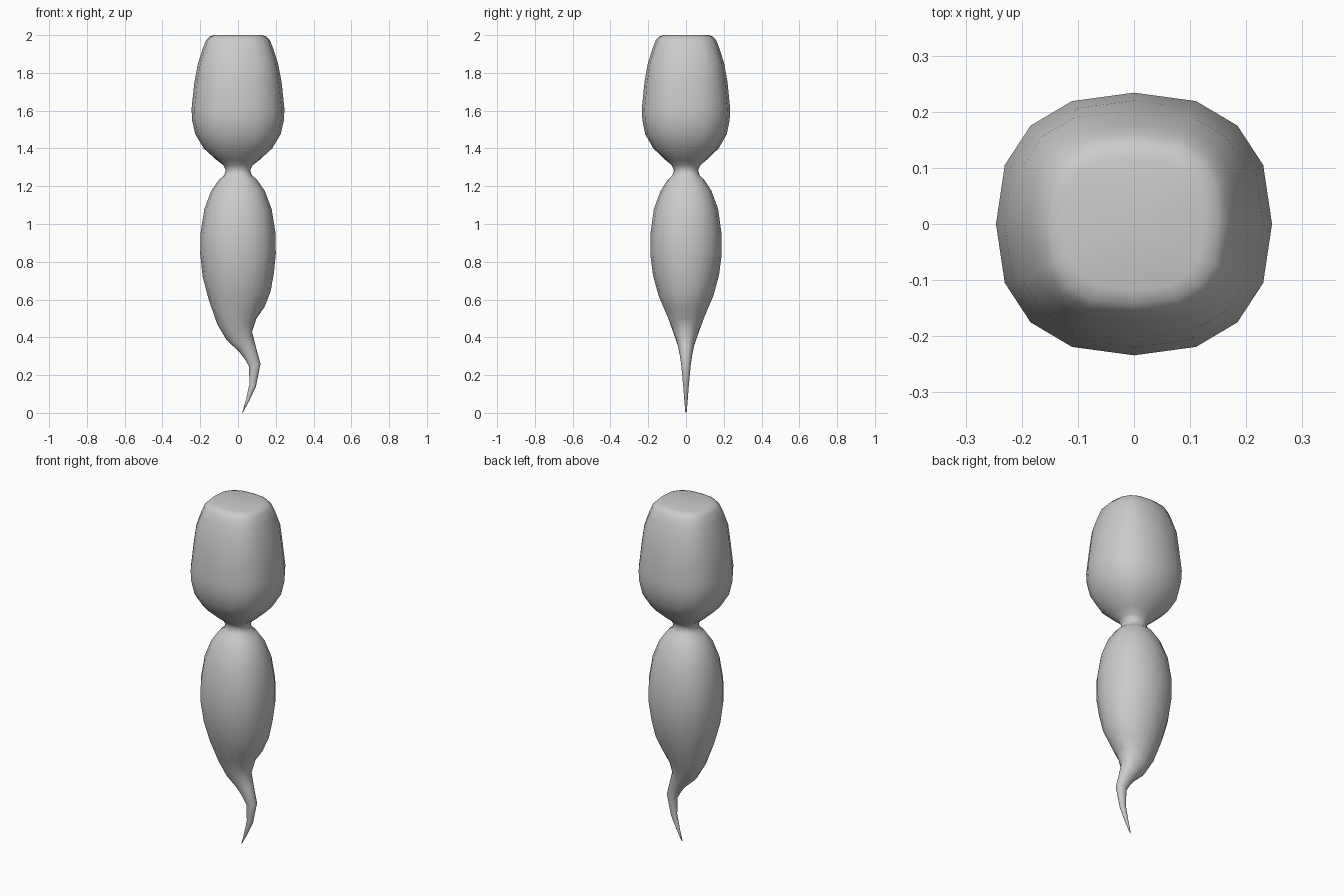
import bpy, bmesh, math

SIDES = 16


def ring(bm, left, right, depth, power):
    """Rounded-square ring spanning two silhouette points (x, z), so it may tilt."""
    cx, cz = (left[0] + right[0]) / 2, (left[1] + right[1]) / 2
    hx, hz = (right[0] - left[0]) / 2, (right[1] - left[1]) / 2
    verts = []
    for i in range(SIDES):
        a = 2 * math.pi * i / SIDES
        c, s = (math.copysign(abs(t) ** (2 / power), t) for t in (math.cos(a), math.sin(a)))
        verts.append(bm.verts.new((cx + hx * c, depth * s, cz + hz * c)))
    return verts


# upper bulb, neck and upper half of the lower bulb: z, half width, half depth
straight = [
    (2.0, 0.125, 0.118), (1.993, 0.15, 0.142), (1.975, 0.168, 0.159), (1.93, 0.186, 0.177),
    (1.85, 0.212, 0.202), (1.75, 0.231, 0.22), (1.61, 0.246, 0.234),
    (1.55, 0.243, 0.231), (1.475, 0.226, 0.216), (1.40, 0.181, 0.173),
    (1.34, 0.115, 0.11), (1.312, 0.078, 0.076), (1.285, 0.065, 0.064),
    (1.258, 0.073, 0.072), (1.235, 0.1, 0.096), (1.175, 0.142, 0.135),
    (1.08, 0.178, 0.17), (0.95, 0.199, 0.188), (0.84, 0.2, 0.189),
]
# lower half bending into the curled tail: left point, right point, half depth
tail = [
    ((-0.187, 0.72), (0.19, 0.74), 0.175), ((-0.155, 0.6), (0.172, 0.64), 0.145),
    ((-0.11, 0.47), (0.14, 0.56), 0.1), ((-0.06, 0.385), (0.098, 0.5), 0.07),
    ((0.005, 0.325), (0.074, 0.43), 0.047), ((0.036, 0.285), (0.093, 0.355), 0.035),
    ((0.059, 0.245), (0.119, 0.26), 0.025), ((0.06, 0.15), (0.095, 0.14), 0.015),
    ((0.042, 0.07), (0.06, 0.065), 0.009), ((0.024, 0.005), (0.03, 0.01), 0.004),
]

bm = bmesh.new()
rings = [ring(bm, (-w, z), (w, z), d, 2.7 if z > 1.8 else 2.4 if z > 1.3 else 2.2)
         for z, w, d in straight]
rings += [ring(bm, l, r, d, 2.1) for l, r, d in tail]
for a, b in zip(rings, rings[1:]):
    for i in range(SIDES):
        j = (i + 1) % SIDES
        bm.faces.new((a[i], b[i], b[j], a[j]))

# top cap and tail tip
for loop, co in ((rings[0], (0, 0, 2.0)), (rings[-1], (0.025, 0, 0))):
    tip = bm.verts.new(co)
    for i in range(SIDES):
        bm.faces.new((loop[i], loop[(i + 1) % SIDES], tip))
bmesh.ops.recalc_face_normals(bm, faces=bm.faces)
for f in bm.faces:
    f.smooth = True

mesh = bpy.data.meshes.new("segmented_body")
bm.to_mesh(mesh)
bm.free()
bpy.context.collection.objects.link(bpy.data.objects.new("segmented_body", mesh))
